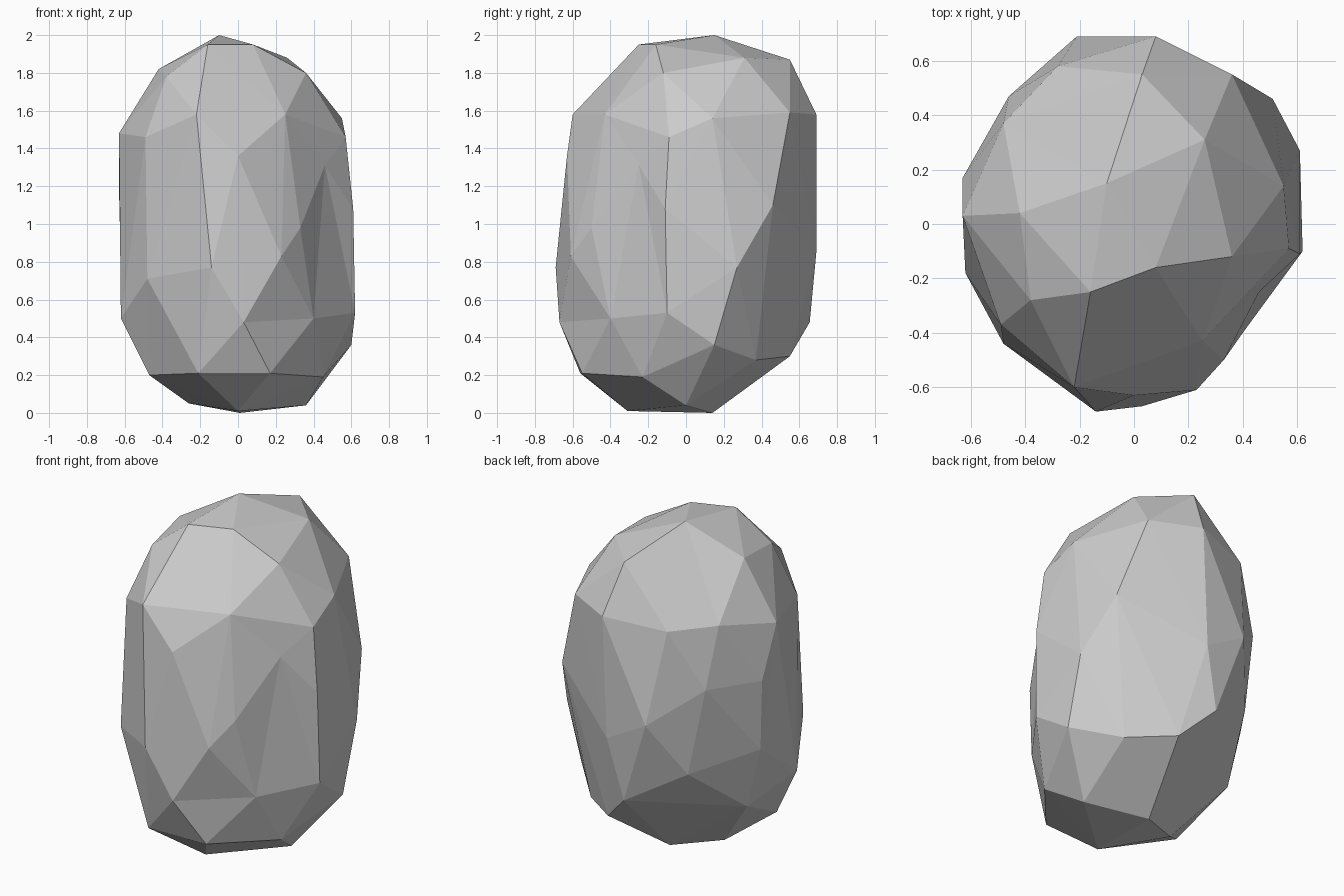
import bpy, bmesh
from mathutils import Vector

# Corner points of the chiselled boulder, grouped in bands from top to bottom
crown = [(-.10, .15, 2), (-.16, -.25, 1.95), (.08, -.16, 1.95), (.26, .31, 1.88),
         (.36, -.12, 1.8), (.03, .55, 1.87), (-.42, .04, 1.82), (-.38, -.28, 1.78)]
shoulder = [(.55, .14, 1.56), (.25, -.43, 1.58), (-.22, -.6, 1.58), (.36, .55, 1.59),
            (.08, .69, 1.58), (-.28, .58, 1.54), (-.48, .37, 1.55), (-.63, .03, 1.48),
            (-.49, -.37, 1.46), (.57, -.09, 1.46)]
waist = [(0, -.63, 1.36), (.46, -.25, 1.31), (.61, -.11, 1.08), (.33, -.5, .98),
         (.23, -.61, .83), (-.14, -.69, .77), (-.48, -.44, .71), (.61, .27, .77),
         (.51, .46, 1.1), (.05, .69, .85), (-.21, .69, .99), (-.46, .47, 1.19),
         (-.63, .17, 1.18), (-.62, .17, .76)]
foot = [(.03, -.67, .48), (.4, -.4, .5), (.62, -.1, .53), (.6, .15, .36), (.38, .37, .28),
        (.14, .55, .3), (-.04, .655, .48), (-.37, .51, .67), (-.53, .17, .39),
        (-.62, -.18, .5)]
underside = [(.45, -.23, .19), (.36, 0, .04), (.01, .14, 0), (0, -.31, .01),
             (-.26, 0, .05), (.17, -.55, .21), (-.21, -.56, .21), (-.47, -.2, .2)]


def on_capsule(p):
    """Push a point onto a smooth, slightly barrelled capsule around the core."""
    core = Vector((0, 0, min(max(p.z, .6), 1.4)))
    q = core + (p - core).normalized() * .62
    barrel = 1 - .08 * (p.z - 1) ** 2
    return Vector((q.x * barrel, q.y * barrel, q.z))


# Facets: hull of the capsule positions, then move corners to their real place
bm = bmesh.new()
home = {}
for p in map(Vector, crown + shoulder + waist + foot + underside):
    home[bm.verts.new(on_capsule(p))] = p
bmesh.ops.convex_hull(bm, input=bm.verts[:])
for v in bm.verts:
    v.co = home[v]
for v in [v for v in bm.verts if not v.link_faces]:
    bm.verts.remove(v)
bmesh.ops.recalc_face_normals(bm, faces=bm.faces[:])

mesh = bpy.data.meshes.new("boulder")
bm.to_mesh(mesh)
bm.free()
bpy.context.collection.objects.link(bpy.data.objects.new("boulder", mesh))
